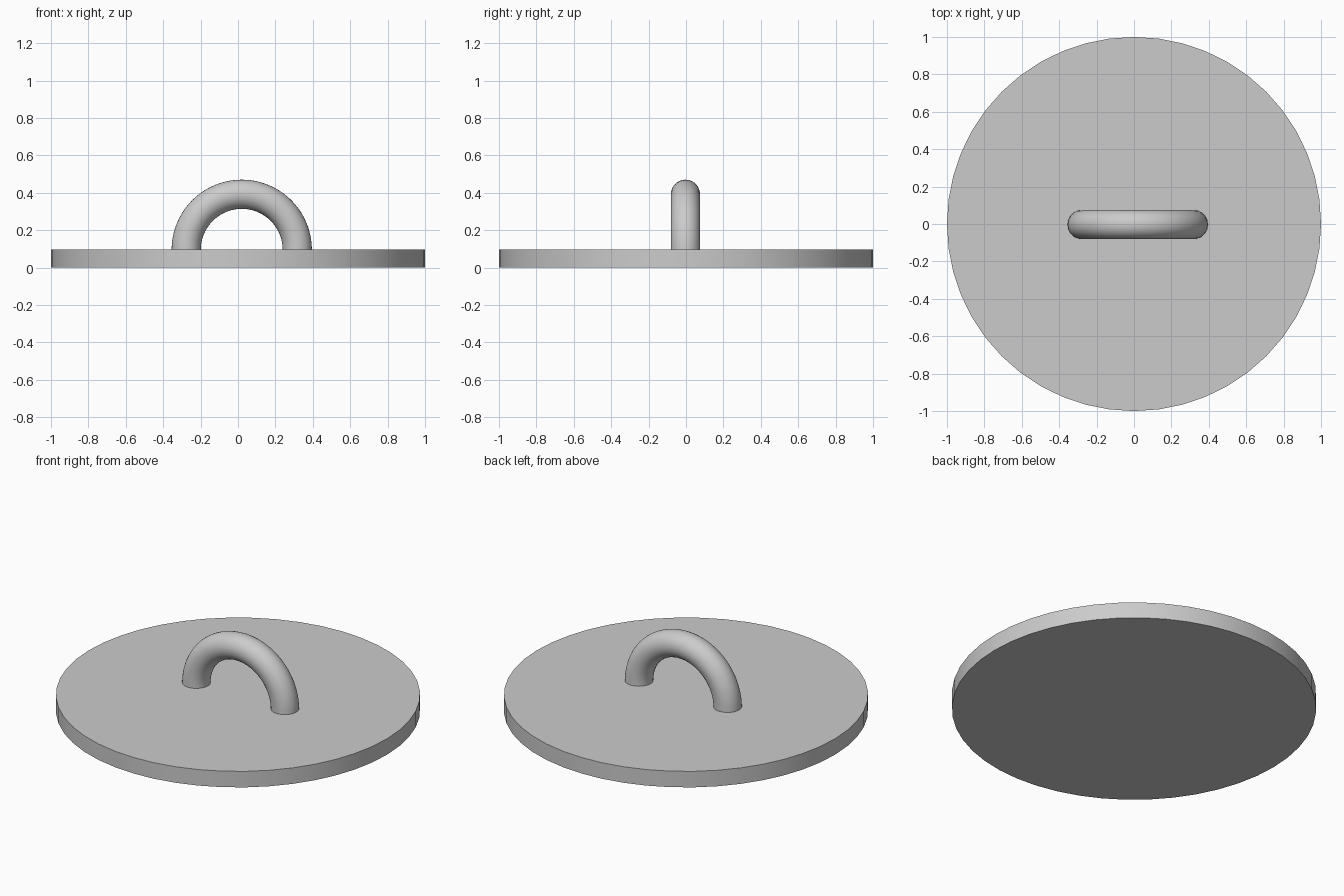
import bpy, bmesh, math
from mathutils import Vector, Matrix

cube = bpy.data.objects.get("Cube")
if cube:
    bpy.data.objects.remove(cube, do_unlink=True)

BASE_HEIGHT = 0.097
RING_RADIUS = 0.297
TUBE_RADIUS = 0.078
RING_CENTRE = Vector((0.02, -0.003, 0.095))

# Single grey material
grey = bpy.data.materials.new("plain grey")
grey.use_nodes = True
colour = (0.6, 0.6, 0.6, 1)
grey.diffuse_color = colour
grey.node_tree.nodes["Principled BSDF"].inputs["Base Color"].default_value = colour


def finish(obj, name):
    obj.name = name
    obj.data.name = name
    obj.data.materials.append(grey)
    bpy.ops.object.select_all(action="DESELECT")
    obj.select_set(True)
    bpy.context.view_layer.objects.active = obj
    bpy.ops.object.shade_smooth_by_angle(angle=math.radians(40))


# Round base plate
bpy.ops.mesh.primitive_cylinder_add(vertices=48, radius=1, depth=BASE_HEIGHT,
                                    location=(0, 0, BASE_HEIGHT / 2))
finish(bpy.context.object, "base_plate")

# Arched handle: a circle swept through half a turn
bm = bmesh.new()
start = Matrix.Translation(RING_CENTRE + Vector((RING_RADIUS, 0, 0)))
bmesh.ops.create_circle(bm, segments=32, radius=TUBE_RADIUS, matrix=start)
bmesh.ops.spin(bm, geom=bm.edges[:], cent=RING_CENTRE, axis=(0, -1, 0),
               angle=math.pi, steps=40)
bmesh.ops.holes_fill(bm, edges=[e for e in bm.edges if e.is_boundary])
bmesh.ops.recalc_face_normals(bm, faces=bm.faces)
mesh = bpy.data.meshes.new("handle")
bm.to_mesh(mesh)
bm.free()
handle = bpy.data.objects.new("handle", mesh)
bpy.context.collection.objects.link(handle)
finish(handle, "handle")
